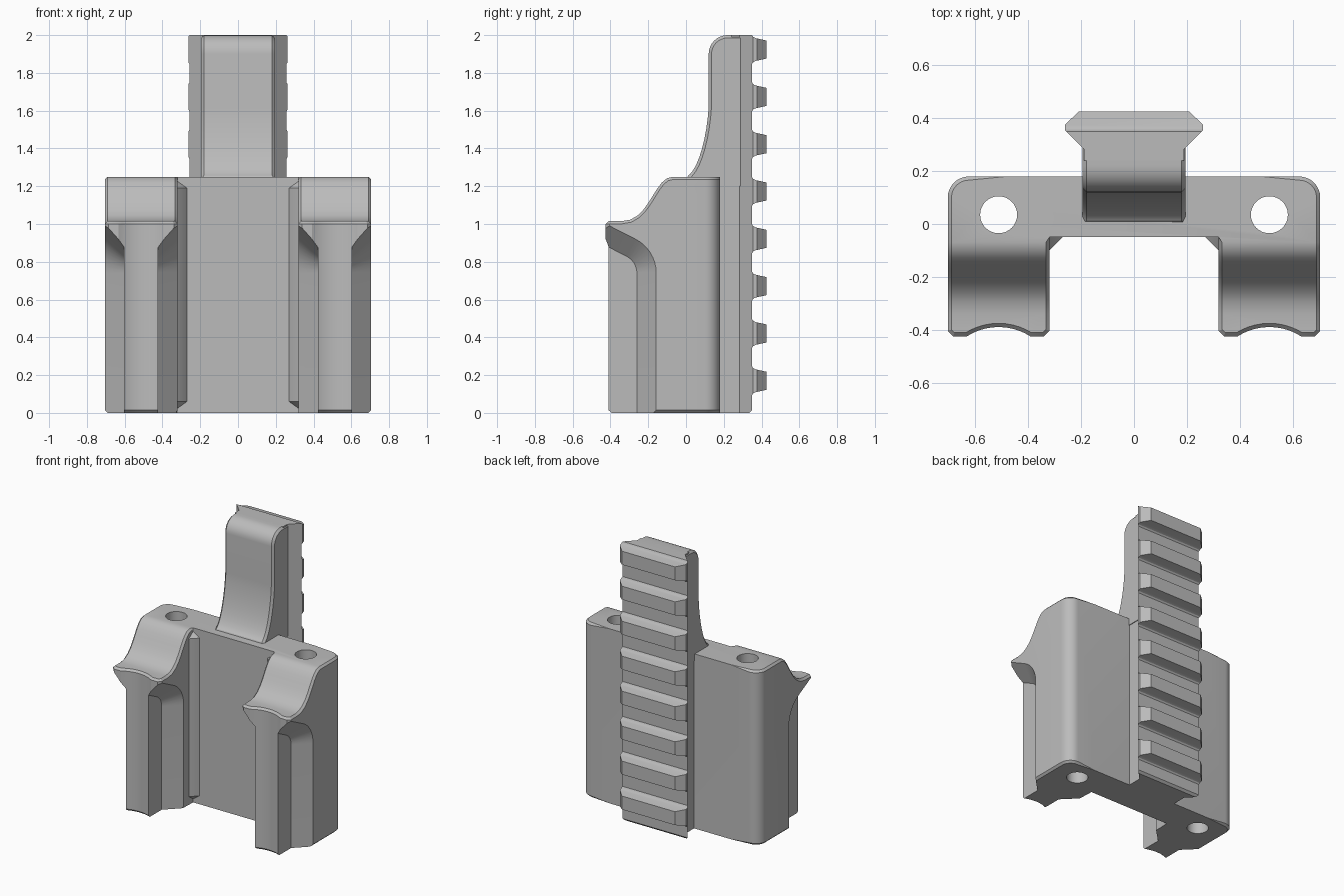
import bpy, bmesh
from math import cos, sin, radians
from mathutils import Vector
from mathutils.geometry import interpolate_bezier

if "Cube" in bpy.data.objects:
    bpy.data.objects.remove(bpy.data.objects["Cube"], do_unlink=True)

GREY = (0.5, 0.5, 0.5, 1)
grey = bpy.data.materials.new("plain grey")
grey.use_nodes = True
grey.diffuse_color = GREY
grey.node_tree.nodes["Principled BSDF"].inputs["Base Color"].default_value = GREY


def arc(cx, cy, r, start, end, n=8):
    angles = [radians(start + (end - start) * i / n) for i in range(n + 1)]
    return [(cx + r * cos(a), cy + r * sin(a)) for a in angles]


def bezier(*pts, n=10):
    return [tuple(p)[:2] for p in interpolate_bezier(*[Vector(p) for p in pts], n)]


def mirrored(half):
    return half + [(-x, y) for x, y in reversed(half)]


def finish(name, bm):
    bmesh.ops.recalc_face_normals(bm, faces=bm.faces)
    mesh = bpy.data.meshes.new(name)
    bm.to_mesh(mesh)
    bm.free()
    obj = bpy.data.objects.new(name, mesh)
    bpy.context.collection.objects.link(obj)
    mesh.materials.append(grey)
    return obj


def loft(name, loop_a, loop_b):
    """Closed solid between two matching loops of 3D points."""
    bm = bmesh.new()
    a = [bm.verts.new(p) for p in loop_a]
    b = [bm.verts.new(p) for p in loop_b]
    bm.faces.new(a)
    bm.faces.new(b)
    for i in range(len(a)):
        j = (i + 1) % len(a)
        bm.faces.new((a[i], a[j], b[j], b[i]))
    return finish(name, bm)


def prism_z(name, pts, lo, hi):
    return loft(name, [(x, y, lo) for x, y in pts], [(x, y, hi) for x, y in pts])


def prism_x(name, pts, lo, hi):
    return loft(name, [(lo, y, z) for y, z in pts], [(hi, y, z) for y, z in pts])


def boolean(obj, tool, operation):
    tool.hide_render = True
    mod = obj.modifiers.new("cut", "BOOLEAN")
    mod.operation, mod.object, mod.solver = operation, tool, "EXACT"
    bpy.context.view_layer.objects.active = obj
    bpy.ops.object.modifier_apply(modifier=mod.name)
    bpy.data.objects.remove(tool, do_unlink=True)


def chamfer(obj, width, rule):
    bm = bmesh.new()
    bm.from_mesh(obj.data)
    edges = [e for e in bm.edges if len(e.link_faces) == 2 and e.is_convex
             and e.calc_face_angle(0) > radians(50)
             and rule((e.verts[0].co + e.verts[1].co) / 2)]
    bmesh.ops.bevel(bm, geom=edges, offset=width, segments=1, profile=0.5,
                    affect="EDGES", clamp_overlap=False)
    bm.to_mesh(obj.data)
    bm.free()


# Clamp body: U-shaped plan with grooved arm fronts, cut by the stepped side outline
ARM = 0.5125
plan = mirrored([(0.32, -0.05), (0.32, -0.405), (0.34, -0.425)]
                + arc(ARM, -0.613, 0.223, 122.6, 57.4, 10)
                + [(0.685, -0.425), (0.705, -0.405)]
                + arc(0.625, 0.1, 0.08, 0, 90))
body = prism_z("clamp_body", plan, 0, 1.5)
outline = ([(-0.6, -0.2), (-0.6, 1.015)]
           + bezier((-0.34, 1.015), (-0.19, 1.015), (-0.17, 1.25), (-0.07, 1.25))
           + [(0.4, 1.25), (0.4, -0.2)])
boolean(body, prism_x("side_outline", outline, -1, 1), "INTERSECT")
chamfer(body, 0.014, lambda m: abs(m.x) > 0.31)


# Sloped pockets leave a slim neck below each flared arm top
def pocket_loop(x, r):
    curve = arc(-0.36, 0.74, r, 0, 63)
    y, z = curve[-1]
    return [(x, y, z) for y, z in [(-0.36 + r, -0.1)] + curve
            + [(-0.5, z + (y + 0.5) * 0.51), (-0.5, -0.1)]]


for arm in (-ARM, ARM):
    for side in (-1, 1):
        tool = loft("pocket", pocket_loop(arm + side * 0.09, 0.1),
                    pocket_loop(arm + side * 0.23, 0.24))
        boolean(body, tool, "DIFFERENCE")
    # Bolt hole
    boolean(body, prism_z("bolt_hole", arc(arm, 0.035, 0.07, 0, 348.75, 31), -0.2, 1.6),
            "DIFFERENCE")

# Corner webs between the arms and the centre wall
webs = []
for side, name in ((-1, "right_corner_web"), (1, "left_corner_web")):
    bm = bmesh.new()
    for x, y, inset in ((0.33, -0.04, 0.01), (0.265, -0.04, 0.06), (0.27, -0.05, 0.06),
                        (0.32, -0.1, 0.06), (0.33, -0.1, 0.06)):
        for z in (inset, 1.25 - inset):
            bm.verts.new((side * x, y, z))
    bmesh.ops.convex_hull(bm, input=bm.verts)
    webs.append(finish(name, bm))

# Toothed rail: rack outline trimmed to a dovetail plan
rack = [(0.24, 2), (0.24, 1.2), (0.15, 1.2), (0.15, 0)]
rack += [(0.335, 0), (0.35, 0.015)]
for i in range(8):
    c = 0.17 + 0.2505 * i
    rack += [(0.35, c - 0.076), (0.357, c - 0.066), (0.37, c - 0.06), (0.425, c - 0.048),
             (0.425, c + 0.048), (0.37, c + 0.06), (0.357, c + 0.066), (0.35, c + 0.076)]
rack[-1] = (0.35, 2)
rail = prism_x("toothed_rail", rack, -0.4, 0.4)
dovetail = mirrored([(0.19, 0.1), (0.19, 0.283), (0.262, 0.355), (0.262, 0.375),
                     (0.21, 0.425), (0.2, 0.5)])
boolean(rail, prism_z("dovetail_plan", dovetail, -0.2, 2.2), "INTERSECT")

# Curved post rising from the body to carry the rail
post_outline = ([(0.3, 1.2), (0, 1.2)]
                + bezier((0, 1.25), (0.06, 1.27), (0.11, 1.45), (0.12, 1.62))
                + arc(0.22, 1.9, 0.1, 180, 90)
                + [(0.3, 2)])
post = prism_x("curved_post", post_outline, -0.195, 0.195)
chamfer(post, 0.015, lambda m: m.y < 0.29 and m.z > 1.24)

# Smooth curves, crisp edges
for obj in [body, rail, post] + webs:
    bpy.ops.object.select_all(action="DESELECT")
    obj.select_set(True)
    bpy.context.view_layer.objects.active = obj
    bpy.ops.object.shade_smooth_by_angle(angle=radians(28))
